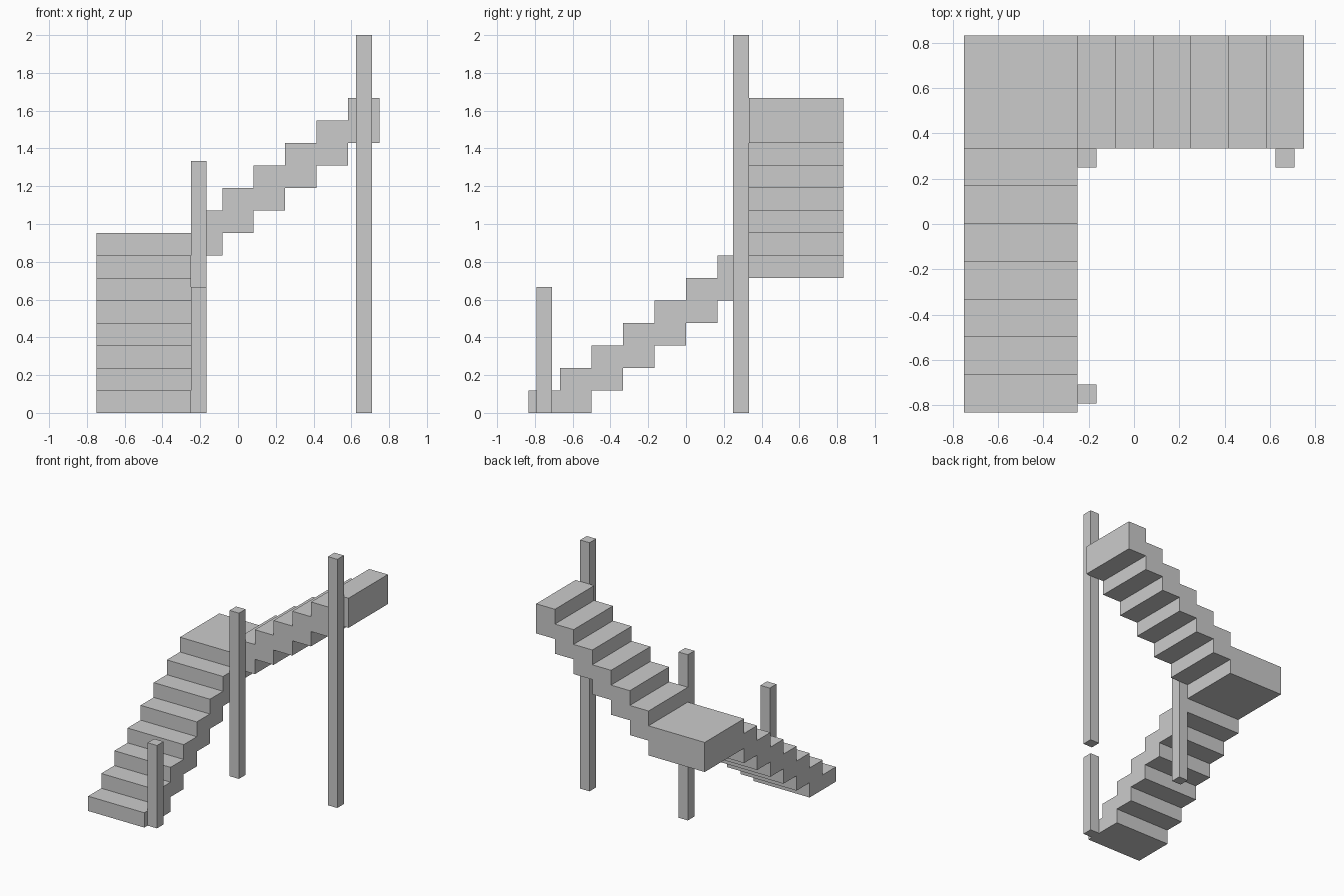
import bpy, bmesh
from mathutils import Vector

if "Cube" in bpy.data.objects:
    bpy.data.objects.remove(bpy.data.objects["Cube"])

RISE = 1.6667 / 14   # height of one step
RUN = 1 / 6          # depth of one step
WIDTH = 0.5          # width of the flights
POST = 1 / 12        # post thickness


def finish(name, bm):
    bmesh.ops.recalc_face_normals(bm, faces=bm.faces[:])
    mesh = bpy.data.meshes.new(name)
    bm.to_mesh(mesh)
    bm.free()
    bpy.context.collection.objects.link(bpy.data.objects.new(name, mesh))


def flight(name, start, along, across, treads, first):
    """Extrude a stepped profile; treads lists the depth of each step in turn."""
    top, bottom, d = [], [], 0.0
    for i, depth in enumerate(treads):
        z_top = (first + i) * RISE
        z_bot = max(0.0, (first + i - 2) * RISE)
        top += [(d, z_top), (d + depth, z_top)]
        if bottom and bottom[-1][1] == z_bot:
            bottom[-1] = (d + depth, z_bot)
        else:
            bottom += [(d, z_bot), (d + depth, z_bot)]
        d += depth
    bm = bmesh.new()
    verts = [bm.verts.new(Vector(start) + Vector(along) * u + Vector((0, 0, z)))
             for u, z in top + bottom[::-1]]
    face = bm.faces.new(verts)
    ext = bmesh.ops.extrude_face_region(bm, geom=[face])
    moved = [g for g in ext["geom"] if isinstance(g, bmesh.types.BMVert)]
    bmesh.ops.translate(bm, verts=moved, vec=Vector(across) * WIDTH)
    finish(name, bm)


def post(name, x, y, height):
    bm = bmesh.new()
    bmesh.ops.create_cube(bm, size=1)
    for v in bm.verts:
        v.co = (x + v.co.x * POST, y + v.co.y * POST, (v.co.z + 0.5) * height)
    finish(name, bm)


# Lower flight climbs toward +y and ends in the square corner landing
flight("lower_flight_and_landing", (-0.75, -0.8333, 0), (0, 1, 0), (1, 0, 0),
       [RUN] * 7 + [WIDTH], 1)

# Upper flight climbs toward +x from the landing
flight("upper_flight", (-0.25, 0.3333, 0), (1, 0, 0), (0, 1, 0), [RUN] * 6, 9)

# Newel posts on the inner side of the turn
post("bottom_post", -0.2083, -0.75, 0.6667)
post("corner_post", -0.2083, 0.2917, 1.3333)
post("top_post", 0.6667, 0.2917, 2.0)
